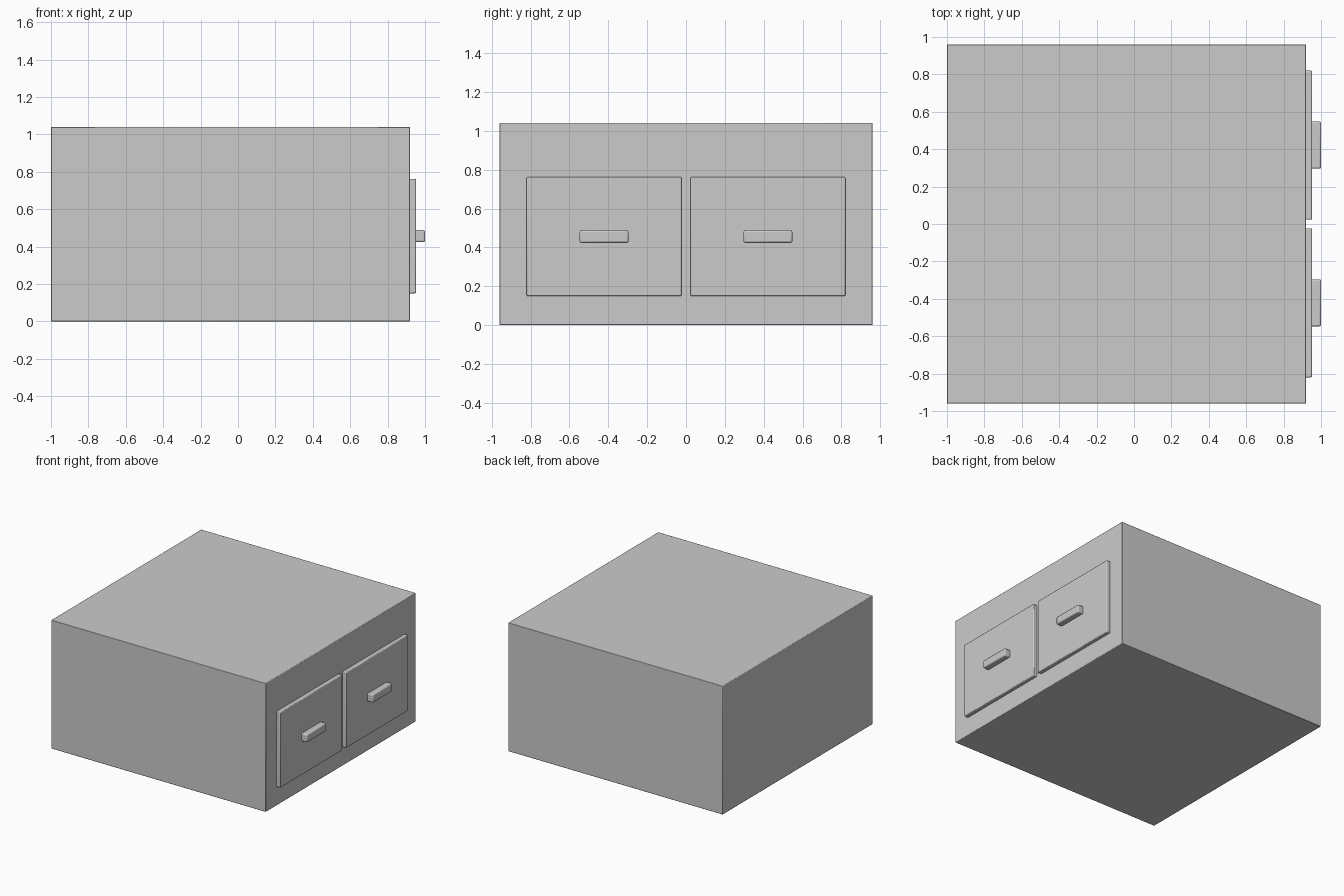
import bpy

if "Cube" in bpy.data.objects:
    bpy.data.objects.remove(bpy.data.objects["Cube"])


def rounded_box(name, low, high, bevel, segments=2):
    """Box between two corners with softened edges."""
    centre = [(a + b) / 2 for a, b in zip(low, high)]
    size = [b - a for a, b in zip(low, high)]
    bpy.ops.mesh.primitive_cube_add(size=1, location=centre)
    obj = bpy.context.object
    obj.name = name
    obj.scale = size
    bpy.ops.object.transform_apply(location=False, rotation=False, scale=True)
    mod = obj.modifiers.new("soft_edges", "BEVEL")
    mod.width = bevel
    mod.segments = segments
    bpy.ops.object.shade_smooth_by_angle()
    return obj


# Cabinet body
rounded_box("cabinet_body", (-1, -0.96, 0), (0.92, 0.96, 1.04), 0.004)

# Two drawer fronts with bar handles on the +x side
for side, label in ((-1, "left"), (1, "right")):
    y0, y1 = sorted((side * 0.023, side * 0.82))
    rounded_box(f"{label}_drawer_front", (0.91, y0, 0.15), (0.952, y1, 0.762), 0.006)
    y0, y1 = sorted((side * 0.296, side * 0.547))
    rounded_box(f"{label}_drawer_handle", (0.945, y0, 0.424), (1.0, y1, 0.488), 0.008)
